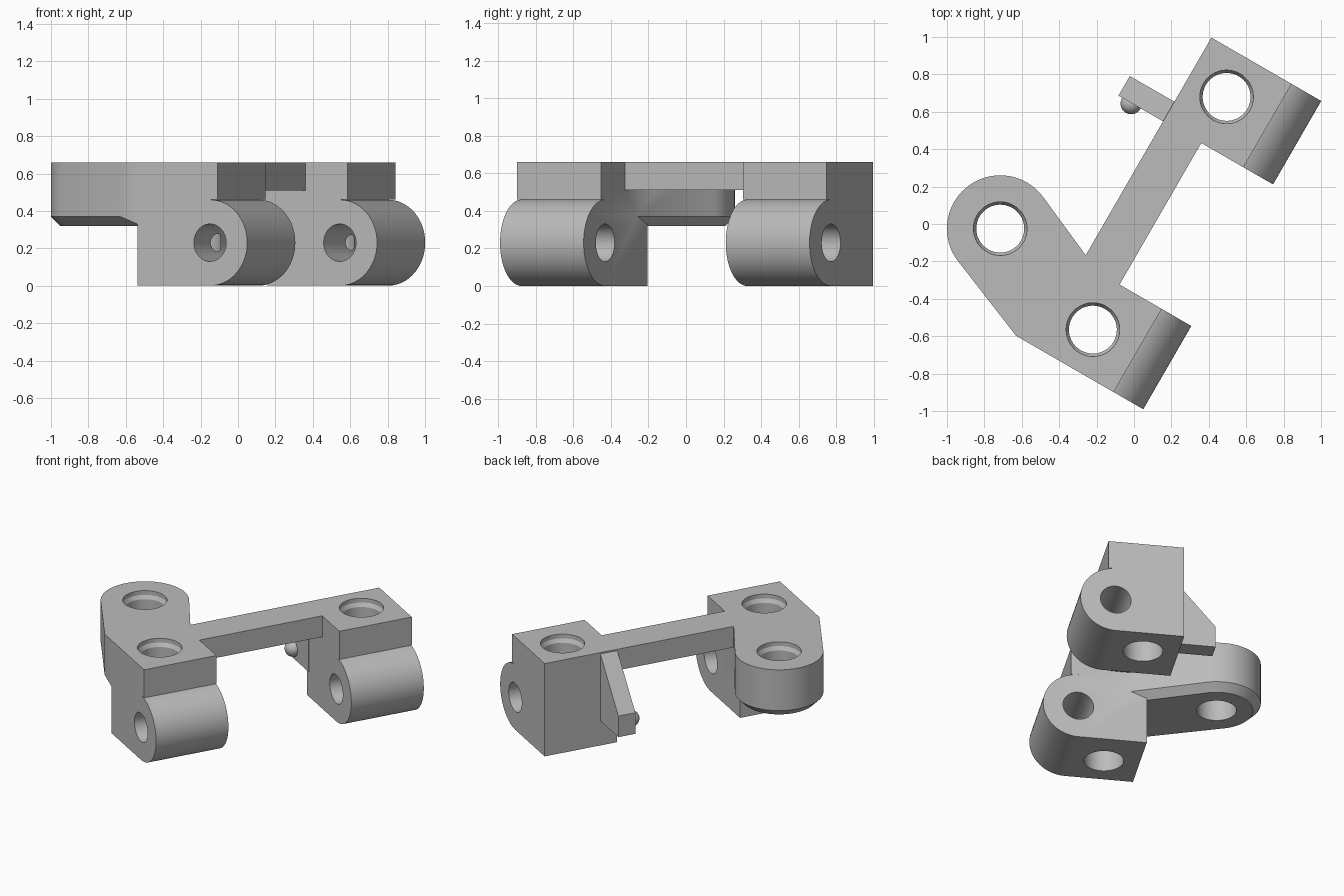
import bpy
import bmesh
from math import sin, cos, pi, radians

if "Cube" in bpy.data.objects:
    bpy.data.objects.remove(bpy.data.objects["Cube"])

TOP = 0.66
LOW_FRONT, LOW_BACK = -0.833, -0.319     # lower block along the bar axis
HIGH_FRONT, HIGH_BACK = 0.555, 1.07      # upper block along the bar axis
SIDE = 0.14                              # flat side shared by bar and blocks
KNUCKLE_Y, KNUCKLE_Z = -0.308, 0.23

grey = bpy.data.materials.new("plain grey")
grey.use_nodes = True
grey.diffuse_color = (0.5, 0.5, 0.5, 1)
grey.node_tree.nodes["Principled BSDF"].inputs["Base Color"].default_value = (0.5, 0.5, 0.5, 1)


def loft(name, rings):
    """Closed solid skinned through rings of equal point count."""
    bm = bmesh.new()
    loops = [[bm.verts.new(p) for p in ring] for ring in rings]
    bm.faces.new(loops[0])
    bm.faces.new(loops[-1])
    n = len(loops[0])
    for a, b in zip(loops, loops[1:]):
        for i in range(n):
            j = (i + 1) % n
            bm.faces.new((a[i], a[j], b[j], b[i]))
    bmesh.ops.recalc_face_normals(bm, faces=bm.faces)
    mesh = bpy.data.meshes.new(name)
    bm.to_mesh(mesh)
    bm.free()
    mesh.materials.append(grey)
    ob = bpy.data.objects.new(name, mesh)
    bpy.context.collection.objects.link(ob)
    return ob


def extrude_x(name, profile, x0, x1):
    return loft(name, [[(x, y, z) for y, z in profile] for x in (x0, x1)])


def circle(r, n=64):
    return [(r * cos(2 * pi * i / n), r * sin(2 * pi * i / n)) for i in range(n)]


def combine(target, other, operation):
    mod = target.modifiers.new(operation, 'BOOLEAN')
    mod.operation = operation
    mod.solver = 'EXACT'
    mod.object = other
    bpy.context.view_layer.objects.active = target
    bpy.ops.object.modifier_apply(modifier=mod.name)
    bpy.data.objects.remove(other)


# Hinge block: square body with a rounded knuckle below a step
def hinge_block(name, x0, x1):
    profile = [(SIDE, TOP), (SIDE, 0)]
    for i in range(33):
        a = -pi / 2 + pi * i / 32
        profile.append((KNUCKLE_Y - KNUCKLE_Z * cos(a), KNUCKLE_Z + KNUCKLE_Z * sin(a)))
    profile += [(-0.355, 2 * KNUCKLE_Z), (-0.355, TOP)]
    return extrude_x(name, profile, x0, x1)


# Side lug: rounded end with tangent sides running into the lower block
LUG = (-0.379, 0.607)


def lug_ring(r, z):
    start, end = radians(-23.8), radians(157.9)
    arc = [start + (end - start) * i / 40 for i in range(41)]
    pts = [(LUG[0] + r * cos(a), LUG[1] + r * sin(a)) for a in arc]
    left_run = (pts[-1][0] - LOW_FRONT) / sin(end)
    left = (LOW_FRONT, pts[-1][1] + left_run * cos(end))
    inner = LOW_BACK - 0.04
    right_run = (inner - pts[0][0]) / sin(start)
    right = (inner, pts[0][1] - right_run * cos(start))
    return [(x, y, z) for x, y in pts + [left, (LOW_FRONT, -0.1), right]]


body = hinge_block("bracket_body", LOW_FRONT, LOW_BACK)
combine(body, loft("side_lug", [lug_ring(0.235, 0.32), lug_ring(0.285, 0.37),
                                lug_ring(0.285, TOP)]), 'UNION')
combine(body, hinge_block("upper_block", HIGH_FRONT, HIGH_BACK), 'UNION')

# Connecting bar
bar = [(SIDE, TOP), (SIDE, 0.51), (-0.095, 0.51), (-0.095, TOP)]
combine(body, extrude_x("connecting_bar", bar, LOW_BACK - 0.1, HIGH_FRONT + 0.1), 'UNION')

# Sloped tab on the side of the upper block
tab = [(SIDE - 0.03, TOP - 0.01), (SIDE, TOP - 0.01), (0.415, 0.325),
       (0.415, 0.175), (SIDE - 0.03, 0.175)]
combine(body, extrude_x("side_tab", tab, HIGH_FRONT - 0.002, 0.674), 'UNION')

# Screw holes with a countersunk mouth
for cx, cy in (LUG, (-0.599, -0.092), (0.836, -0.089)):
    steps = [(0.128, -0.1), (0.128, TOP - 0.055), (0.143, TOP - 0.03), (0.143, TOP + 0.1)]
    cutter = loft("screw_hole", [[(cx + x, cy + y, z) for x, y in circle(r)]
                                 for r, z in steps])
    combine(body, cutter, 'DIFFERENCE')

# Pin holes through the knuckles
for x0, x1 in ((LOW_FRONT, LOW_BACK), (HIGH_FRONT, HIGH_BACK)):
    ring = [(KNUCKLE_Y + y, KNUCKLE_Z + z) for y, z in circle(0.1)]
    combine(body, extrude_x("pin_hole", ring, x0 - 0.05, x1 + 0.05), 'DIFFERENCE')

# Round detent nub on the tab
bpy.ops.mesh.primitive_uv_sphere_add(segments=32, ring_count=16, radius=0.057,
                                     location=(HIGH_FRONT - 0.005, 0.335, 0.25))
nub = bpy.context.object
nub.name = "detent_nub"
nub.data.materials.append(grey)
nub.parent = body

# Turn the whole bracket so the bar runs diagonally
body.rotation_euler.z = radians(60)

for ob in (body, nub):
    bpy.ops.object.select_all(action='DESELECT')
    ob.select_set(True)
    bpy.context.view_layer.objects.active = ob
    bpy.ops.object.shade_smooth_by_angle(angle=radians(25))
